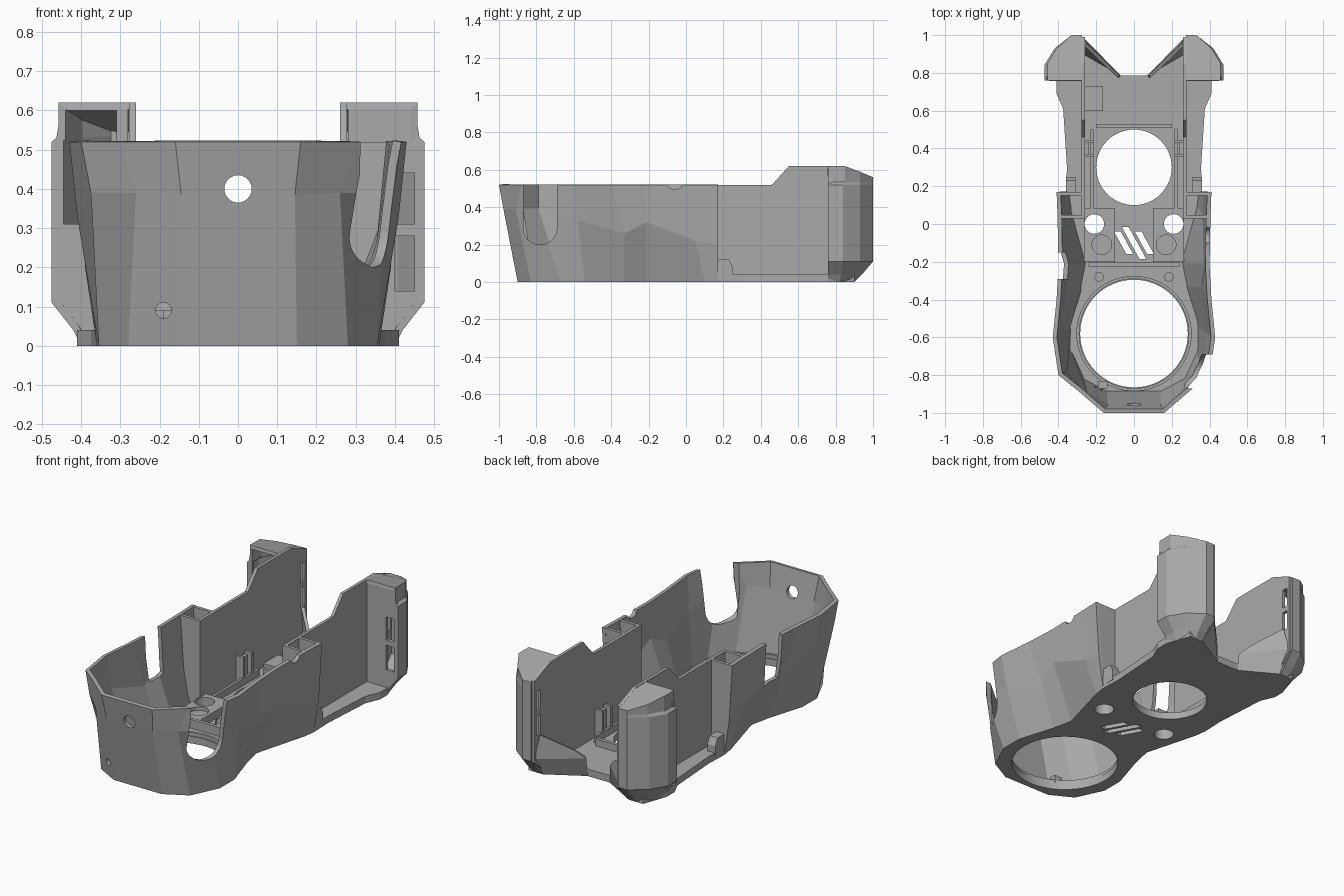
import bpy, bmesh, math
from mathutils import Matrix, Vector

if "Cube" in bpy.data.objects:
    bpy.data.objects.remove(bpy.data.objects["Cube"])

grey = bpy.data.materials.new("plain grey")
grey.use_nodes = True
grey.diffuse_color = (0.4, 0.4, 0.4, 1)
grey.node_tree.nodes["Principled BSDF"].inputs["Base Color"].default_value = (0.4, 0.4, 0.4, 1)


def finish(bm, name):
    bmesh.ops.recalc_face_normals(bm, faces=bm.faces)
    mesh = bpy.data.meshes.new(name)
    bm.to_mesh(mesh)
    bm.free()
    mesh.materials.append(grey)
    ob = bpy.data.objects.new(name, mesh)
    bpy.context.collection.objects.link(ob)
    return ob


def prism(name, points, direction):
    """Extrude a flat outline of 3D points along a direction."""
    bm = bmesh.new()
    face = bm.faces.new([bm.verts.new(p) for p in points])
    out = bmesh.ops.extrude_face_region(bm, geom=[face])["geom"]
    bmesh.ops.translate(bm, verts=[v for v in out if isinstance(v, bmesh.types.BMVert)],
                        vec=direction)
    return finish(bm, name)


def box(name, x, y, z):
    bm = bmesh.new()
    size = Vector((x[1] - x[0], y[1] - y[0], z[1] - z[0]))
    mid = Vector((x[0] + x[1], y[0] + y[1], z[0] + z[1])) / 2
    bmesh.ops.create_cube(bm, size=1, matrix=Matrix.Translation(mid) @ Matrix.Diagonal(size).to_4x4())
    return finish(bm, name)


def cylinder(name, centre, radius, depth, axis="Z", sides=48):
    turn = {"Z": Matrix(), "X": Matrix.Rotation(math.pi / 2, 4, "Y"),
            "Y": Matrix.Rotation(math.pi / 2, 4, "X")}[axis]
    bm = bmesh.new()
    bmesh.ops.create_cone(bm, cap_ends=True, segments=sides, radius1=radius, radius2=radius,
                          depth=depth, matrix=Matrix.Translation(centre) @ turn)
    return finish(bm, name)


def apply_modifiers(ob):
    deps = bpy.context.evaluated_depsgraph_get()
    mesh = bpy.data.meshes.new_from_object(ob.evaluated_get(deps))
    ob.modifiers.clear()
    ob.data = mesh


def cut(ob, cutters):
    for c in cutters:
        mod = ob.modifiers.new("cut", "BOOLEAN")
        mod.operation, mod.solver, mod.object = "DIFFERENCE", "EXACT", c
    apply_modifiers(ob)
    for c in cutters:
        bpy.data.objects.remove(c)


def sheet(name, rings, thickness, cap=None):
    """Wall lofted through rings of equal length, thickened inward."""
    bm = bmesh.new()
    rows = [[bm.verts.new(p) for p in ring] for ring in rings]
    for low, high in zip(rows, rows[1:]):
        for i in range(len(low) - 1):
            bm.faces.new((low[i], low[i + 1], high[i + 1], high[i]))
    if cap:
        bm.faces.new(rows[-1] + [bm.verts.new(p) for p in cap])
    ob = finish(bm, name)
    # Make the normals face away from the model's middle
    f = max(ob.data.polygons, key=lambda p: p.center.xy.length)
    if f.normal.xy.dot(f.center.xy) < 0:
        ob.data.flip_normals()
    mod = ob.modifiers.new("thick", "SOLIDIFY")
    mod.thickness, mod.offset = thickness, -1
    mod.use_even_offset = True
    apply_modifiers(ob)
    return ob


def flip(points):
    return [(-p[0],) + tuple(p[1:]) for p in reversed(points)]


# Faceted front shell
low = [(.15, -.9), (.28, -.83), (.355, -.67), (.355, -.54), (.29, -.33), (.265, -.21), (.35, .1), (.36, .17)]
mid = [(.145, -.975, .385), (.26, -.91, .39), (.375, -.8, .39), (.41, -.58, .33),
       (.375, -.33, .26), (.39, -.21, .32), (.385, .05, .22), (.39, .17, .2)]
top = [(.16, -1), (.3, -.88), (.4, -.8), (.43, -.6), (.41, -.4), (.4, -.22), (.405, .05), (.41, .17)]
rings = [[(x, y, 0) for x, y in low], mid, [(x, y, .52) for x, y in top]]
shell = sheet("front_shell", [flip(r) + r for r in rings], .022)
cut(shell, [
    cylinder("cut", (0, -1, .4), .035, .3, "Y", 24),
    cylinder("cut", (-.19, -.88, .09), .02, .2, "Y", 16),
    cylinder("cut", (.42, -.78, .29), .09, .3, "X", 32),
    box("cut", (.27, .57), (-.87, -.69), (.29, .7)),
    cylinder("cut", (.42, -.06, .54), .045, .2, "X", 24),
    box("cut", (-.5, -.3), (-.29, -.15), (.27, .7)),
])

# Floor with its openings
half = low + [(.355, .3), (.375, .61), (.41, .69), (.41, .76), (.36, .9), (.27, .9), (.07, .785)]
floor = prism("floor", [(x, y, 0) for x, y in flip(half) + half], (0, 0, .04))
cutters = [cylinder("cut", (0, -.58, 0), .285, .3, sides=64),
           cylinder("cut", (0, .3, 0), .2, .3, sides=64)]
for s in (-1, 1):
    cutters.append(cylinder("cut", (s * .21, 0, 0), .052, .3, sides=32))
for i in (-1, 0, 1):
    x, h = i * .055, .085 if i == 0 else .06
    slant = [(x - .55 * h - .018, -.1 + h, -.1), (x - .55 * h + .018, -.1 + h, -.1),
             (x + .55 * h + .018, -.1 - h, -.1), (x + .55 * h - .018, -.1 - h, -.1)]
    cutters.append(prism("cut", slant, (0, 0, .4)))
cut(floor, cutters)

# Raised rim round the large opening
rim = cylinder("large_opening_rim", (0, -.58, .045), .305, .03, sides=64)
cut(rim, [cylinder("cut", (0, -.58, .05), .29, .2, sides=64)])

# Rails and cross bars on the floor
box("front_cross_bar", (-.24, .24), (-.225, -.205), (.03, .09))
box("rear_cross_bar", (-.2, .2), (.51, .53), (.03, .08))
box("floor_pad", (-.26, -.165), (.6, .73), (.03, .06))
box("front_catch", (-.19, -.14), (-.87, -.83), (.03, .09))

for s, side in ((1, "left"), (-1, "right")):
    def put(pts):
        return [(s * x, y, z) for x, y, z in pts]

    def span(a, b):
        return sorted((s * a, s * b))

    # Tall thin side plate with two slots near the back edge
    profile = [(.03, .02), (.03, .52), (.46, .52), (.55, .62), (.85, .62),
               (.99, .565), (.99, .1), (.9, .02)]
    plate = prism(side + "_side_plate", put([(.26, y, z) for y, z in profile]), (s * .018, 0, 0))
    cut(plate, [box("cut", span(.22, .32), (.935, .972), z) for z in ((.25, .36), (.39, .5))])

    # Hollow rear pod, open at the front
    plan = [(.275, 1), (.33, 1), (.42, .93), (.475, .84), (.475, .76)]
    foot = [(.275, .9), (.32, .9), (.36, .87), (.39, .82), (.4, .76)]
    skirt = [(.275, .94), (.33, .94), (.38, .89), (.415, .83), (.42, .76)]
    crown = [(.275, 1, .56), (.33, 1, .56), (.41, .93, .59), (.458, .85, .62), (.458, .76, .62)]
    levels = [[(x, y, z) for x, y in ring] for ring, z in
              ((foot, 0), (skirt, .04), (plan, .11), (plan, .52))]
    levels += [[(x, y, .535) for x, y, z in crown], crown]
    sheet(side + "_rear_pod", [put(r) for r in levels], .018,
          put([(.275, .76, .62), (.275, .85, .62)]))

    # Front frame of the pod with its openings
    frame = prism(side + "_pod_frame", put([(.28, .76, .02), (.41, .76, .03), (.465, .76, .11),
                                            (.465, .76, .52), (.45, .76, .61), (.28, .76, .61)]),
                  (0, .018, 0))
    if s < 0:
        openings = [((.31, .445), (.31, .6))]
    else:
        openings = [((.4, .45), (.14, .28)), ((.4, .45), (.31, .44))]
    cut(frame, [box("cut", span(*x), (.7, .85), z) for x, z in openings])

    # Flared rear wing rising from the floor's back corner
    sheet(side + "_rear_wing", [put([(.07, .785, .0), (.27, .9, .0)]),
                                put([(.075, .79, .1), (.265, .985, .12)]),
                                put([(.12, .83, .15), (.25, .955, .25)])], .018)

    # Hollow cell where the shell meets the side plate
    for y, part in ((.03, "front"), (.152, "back")):
        edge = [(.26, y, .02), (.335, y, .02), (.37, y, .2), (.4, y, .52), (.26, y, .52)]
        prism(f"{side}_cell_{part}_wall", put(edge), (0, .018, 0))
    lug = [(.31, .165, .02), (.31, .25, .02), (.31, .25, .08), (.31, .23, .12), (.31, .165, .12)]
    prism(side + "_lug", put(lug), (s * .05, 0, 0))

    # Latch bracket standing beside the rear opening
    box(side + "_bracket_back", span(.215, .262), (.43, .445), (.03, .2))
    box(side + "_bracket_front", span(.215, .262), (.355, .37), (.03, .2))
    box(side + "_bracket_web", span(.24, .262), (.36, .44), (.03, .18))
    box(side + "_floor_rail", span(.215, .23), (.08, .5), (.03, .08))

    # Mounting block with a through hole and a round recess
    block = box(side + "_mount_block", span(.1, .265), (-.2, .085), (.03, .085))
    cut(block, [cylinder("cut", (s * .21, 0, .05), .052, .3, sides=32),
                cylinder("cut", (s * .17, -.11, .09), .052, .05, sides=32),
                cylinder("cut", (0, .3, .05), .225, .3, sides=48)])
    cylinder(side + "_peg", (s * .185, -.28, .05), .025, .04, sides=24)
